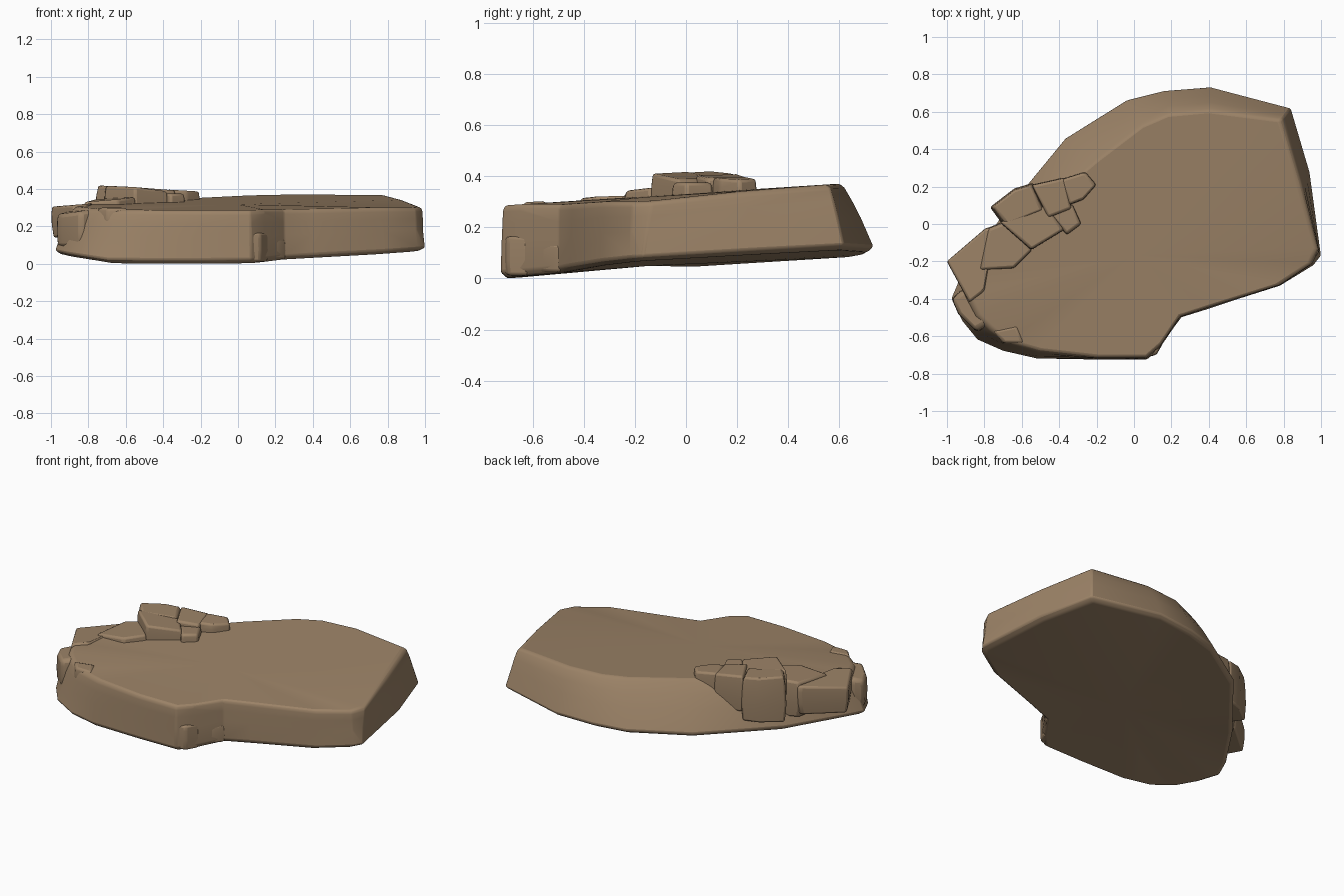
import bpy, bmesh, math, random
from mathutils import Vector
random.seed(4)

stone = bpy.data.materials.new("brown stone")
stone.diffuse_color = (0.33, 0.225, 0.135, 1)


def loft(name, rings, bevel, angle=35):
    """Closed solid through rings of equal point count, softened edges."""
    bm = bmesh.new()
    vs = [[bm.verts.new(p) for p in r] for r in rings]
    n = len(rings[0])
    for a, b in zip(vs, vs[1:]):
        for i in range(n):
            j = (i + 1) % n
            bm.faces.new((a[i], a[j], b[j], b[i]))
    # caps fan out from a centre point so they follow a bent rim
    for ring in (vs[0][::-1], vs[-1]):
        c = bm.verts.new(sum((v.co for v in ring), Vector()) / n)
        for i in range(n):
            bm.faces.new((ring[i], ring[(i + 1) % n], c))
    bmesh.ops.recalc_face_normals(bm, faces=bm.faces)
    me = bpy.data.meshes.new(name)
    bm.to_mesh(me)
    bm.free()
    me.materials.append(stone)
    ob = bpy.data.objects.new(name, me)
    bpy.context.collection.objects.link(ob)
    m = ob.modifiers.new("soft edges", 'BEVEL')
    m.width, m.segments, m.limit_method = bevel, 2, 'ANGLE'
    m.angle_limit = math.radians(25)
    bpy.ops.object.select_all(action='DESELECT')
    ob.select_set(True)
    bpy.context.view_layer.objects.active = ob
    bpy.ops.object.shade_smooth_by_angle(angle=math.radians(angle))
    return ob


def z_top(x, y):
    z = 0.332 + 0.064 * y - 0.010 * max(0, x - 0.8) / 0.2
    return z - (0.010 if x > 0.2 and y < -0.1 else 0)


def z_bot(x, y):
    z = 0.044 + 0.060 * y + 0.035 * max(0, x) + 0.045 * max(0, -x - 0.72) / 0.25
    return z - 0.02 * max(0, min(1, (-0.2 - y) * 4)) * max(0, min(1, (y + 0.66) * 4)) * (x < 0.2)


# slab outline: widest edge x, y then top edge x, y (counter-clockwise from left)
outline = [
    (-0.93, -0.28, -0.84, -0.27), (-0.98, -0.40, -0.89, -0.38),
    (-0.92, -0.52, -0.84, -0.49), (-0.84, -0.62, -0.77, -0.56),
    (-0.70, -0.68, -0.68, -0.63), (-0.52, -0.72, -0.51, -0.68),
    (-0.20, -0.725, -0.20, -0.715), (0.07, -0.725, 0.065, -0.715),
    (0.14, -0.66, 0.14, -0.65), (0.25, -0.50, 0.245, -0.495),
    (0.40, -0.45, 0.40, -0.445), (0.78, -0.33, 0.78, -0.325),
    (0.96, -0.22, 0.95, -0.21), (1.0, -0.17, 0.985, -0.13),
    (0.94, 0.28, 0.89, 0.22), (0.84, 0.62, 0.79, 0.56),
    (0.41, 0.735, 0.41, 0.61), (0.16, 0.715, 0.19, 0.59),
    (-0.04, 0.665, 0.05, 0.53), (-0.37, 0.46, -0.20, 0.34),
    (-0.55, 0.24, -0.40, 0.17), (-0.72, 0.03, -0.60, 0.0)]


def slab_ring(t, inset=1.0, jitter=0.0):
    """Ring at height fraction t, bulging from wide edge to top edge."""
    pts = []
    for xb, yb, xt, yt in outline:
        k = max(0, (t - 0.05) / 0.95) ** 1.25
        x, y = xb + (xt - xb) * k, yb + (yt - yb) * k
        j = 1 + random.uniform(-jitter, jitter)
        x, y = x * inset * j, y * inset * j
        lo, hi = z_bot(xb, yb), z_top(xt, yt)
        pts.append((x, y, lo + (hi - lo) * t))
    return pts


loft("stone_slab", [slab_ring(0.0, 0.965), slab_ring(0.08), slab_ring(0.5, 1.0, 0.008),
                    slab_ring(0.75), slab_ring(0.94), slab_ring(1.0, 0.985)], 0.010, 40)


def chunk(name, foot, z0, z1, shrink=0.93, tilt=(0, 0), bevel=0.012):
    """Irregular block over a footprint; tilt slopes its top in x and y."""
    c = sum((Vector(p) for p in foot), Vector((0, 0))) / len(foot)

    def ring(s, z, slope):
        out = []
        for p in foot:
            d = (Vector(p) - c) * s
            out.append((c.x + d.x, c.y + d.y,
                        z + slope * (d.x * tilt[0] + d.y * tilt[1])))
        return out
    h = z1 - z0
    return loft(name, [ring(0.93, z0, 0), ring(1.0, z0 + h * 0.4, 0),
                       ring((1 + shrink) / 2 + 0.015, z0 + h * 0.8, 0.8),
                       ring(shrink, z1, 1)], bevel)


# broken blocks along the back left rim
chunk("rim_block_tall", [(-0.77, 0.09), (-0.69, -0.02), (-0.47, 0.07), (-0.54, 0.22), (-0.64, 0.19)],
      0.13, 0.410, 0.87, (-0.08, 0.0))
chunk("rim_block_front", [(-0.72, 0.01), (-0.55, -0.14), (-0.37, -0.03), (-0.47, 0.10)],
      0.20, 0.402, 0.95, (-0.10, -0.06))
chunk("rim_block_middle", [(-0.55, 0.21), (-0.46, 0.03), (-0.33, 0.08), (-0.37, 0.25)],
      0.18, 0.400, 0.94, (-0.08, 0.0))
chunk("rim_block_end", [(-0.39, 0.24), (-0.35, 0.10), (-0.27, 0.13), (-0.20, 0.21), (-0.26, 0.28)],
      0.22, 0.392, 0.94, (-0.06, 0.0))
chunk("rim_block_small", [(-0.45, 0.05), (-0.36, -0.06), (-0.28, 0.0), (-0.33, 0.11)],
      0.26, 0.375, 0.9)

# low shelf and corner blocks at the left
chunk("left_shelf", [(-0.78, -0.02), (-0.83, -0.25), (-0.64, -0.24), (-0.54, -0.14), (-0.68, 0.02)],
      0.12, 0.345, 0.94, (0.08, 0.04))
chunk("left_corner", [(-1.0, -0.20), (-0.88, -0.42), (-0.80, -0.36), (-0.74, -0.02), (-0.79, -0.02)],
      0.14, 0.318, 0.985, (0.08, 0.0))
chunk("left_ledge", [(-0.975, -0.40), (-0.94, -0.48), (-0.84, -0.58), (-0.74, -0.52), (-0.84, -0.35), (-0.92, -0.35)],
      0.09, 0.280, 0.93, (0.18, 0.05), 0.02)
chunk("front_left_cap", [(-0.76, -0.57), (-0.70, -0.64), (-0.58, -0.64), (-0.62, -0.54)],
      0.20, 0.300, 0.85, (0, 0.06))

# chips in the notch of the front edge
chunk("notch_chip_front", [(0.06, -0.715), (0.12, -0.70), (0.165, -0.62), (0.08, -0.58)],
      0.012, 0.165, 0.92)
chunk("notch_chip_back", [(0.13, -0.61), (0.20, -0.57), (0.26, -0.49), (0.16, -0.44)],
      0.025, 0.135, 0.88)
